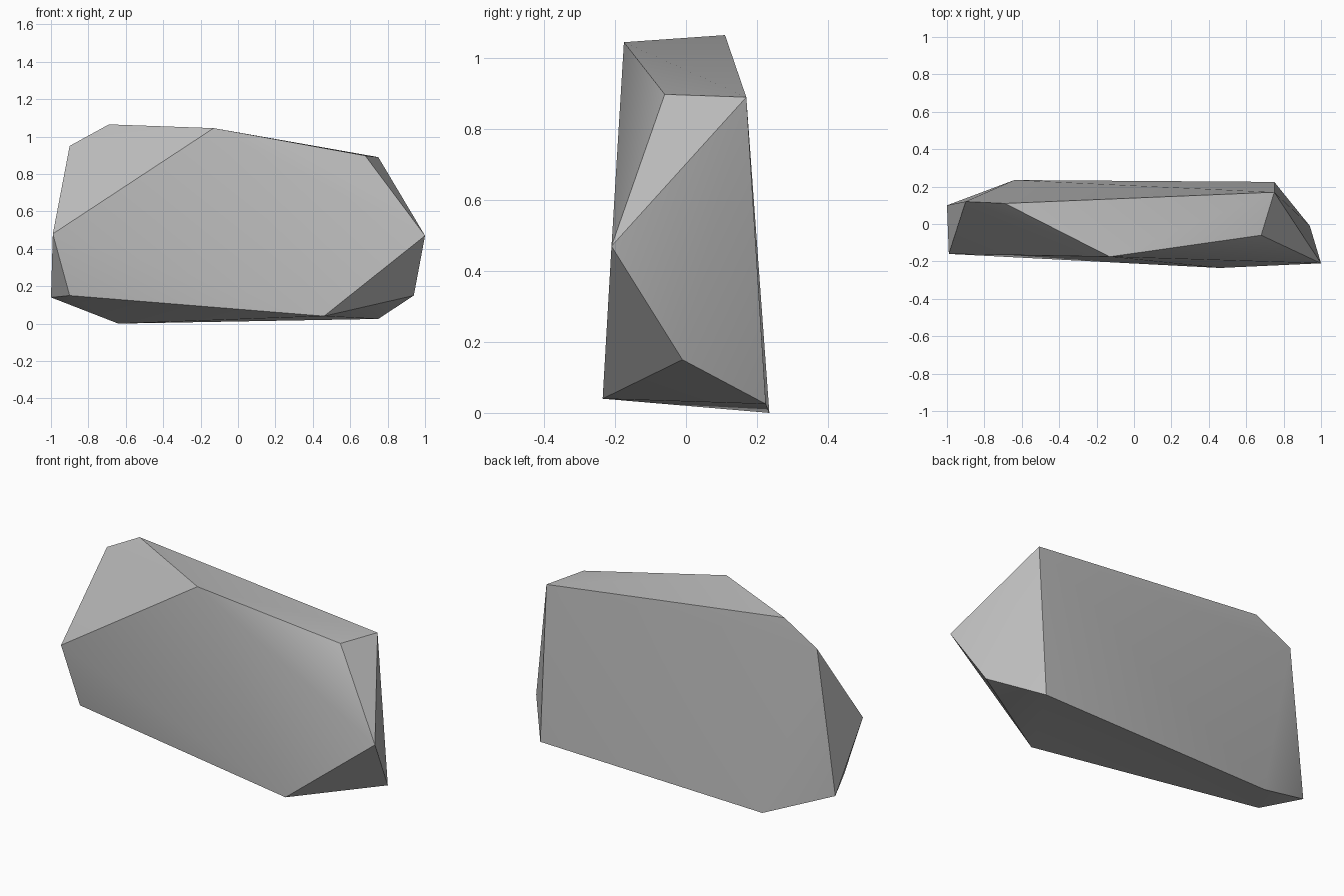
import bpy
import bmesh
import math

cube = bpy.data.objects.get("Cube")
if cube:
    bpy.data.objects.remove(cube, do_unlink=True)

# Stone colour
stone = bpy.data.materials.new("stone grey")
stone.use_nodes = True
colour = (0.5, 0.5, 0.5, 1.0)
stone.diffuse_color = colour
stone.node_tree.nodes["Principled BSDF"].inputs["Base Color"].default_value = colour

# Corners of the chipped slab, left end first
corners = [
    (-0.99, -0.16, 0.48),
    (-1.00, 0.10, 0.14),
    (-0.90, -0.12, 0.15),
    (-0.90, 0.12, 0.95),
    (-0.69, 0.11, 1.065),
    (-0.64, 0.235, 0.00),
    (-0.13, -0.175, 1.045),
    (0.46, -0.235, 0.04),
    (0.68, -0.06, 0.898),
    (0.75, 0.17, 0.89),
    (0.75, 0.225, 0.025),
    (0.94, -0.01, 0.15),
    (1.00, -0.21, 0.47),
]

# Wrap the corners in a faceted convex rock
bm = bmesh.new()
for corner in corners:
    bm.verts.new(corner)
bmesh.ops.convex_hull(bm, input=bm.verts[:])
bmesh.ops.recalc_face_normals(bm, faces=bm.faces[:])
mesh = bpy.data.meshes.new("rock")
bm.to_mesh(mesh)
bm.free()
mesh.materials.append(stone)
rock = bpy.data.objects.new("rock", mesh)
bpy.context.collection.objects.link(rock)

# Soft broad faces with crisp chipped edges
bpy.ops.object.select_all(action="DESELECT")
rock.select_set(True)
bpy.context.view_layer.objects.active = rock
bpy.ops.object.shade_smooth_by_angle(angle=math.radians(30))
